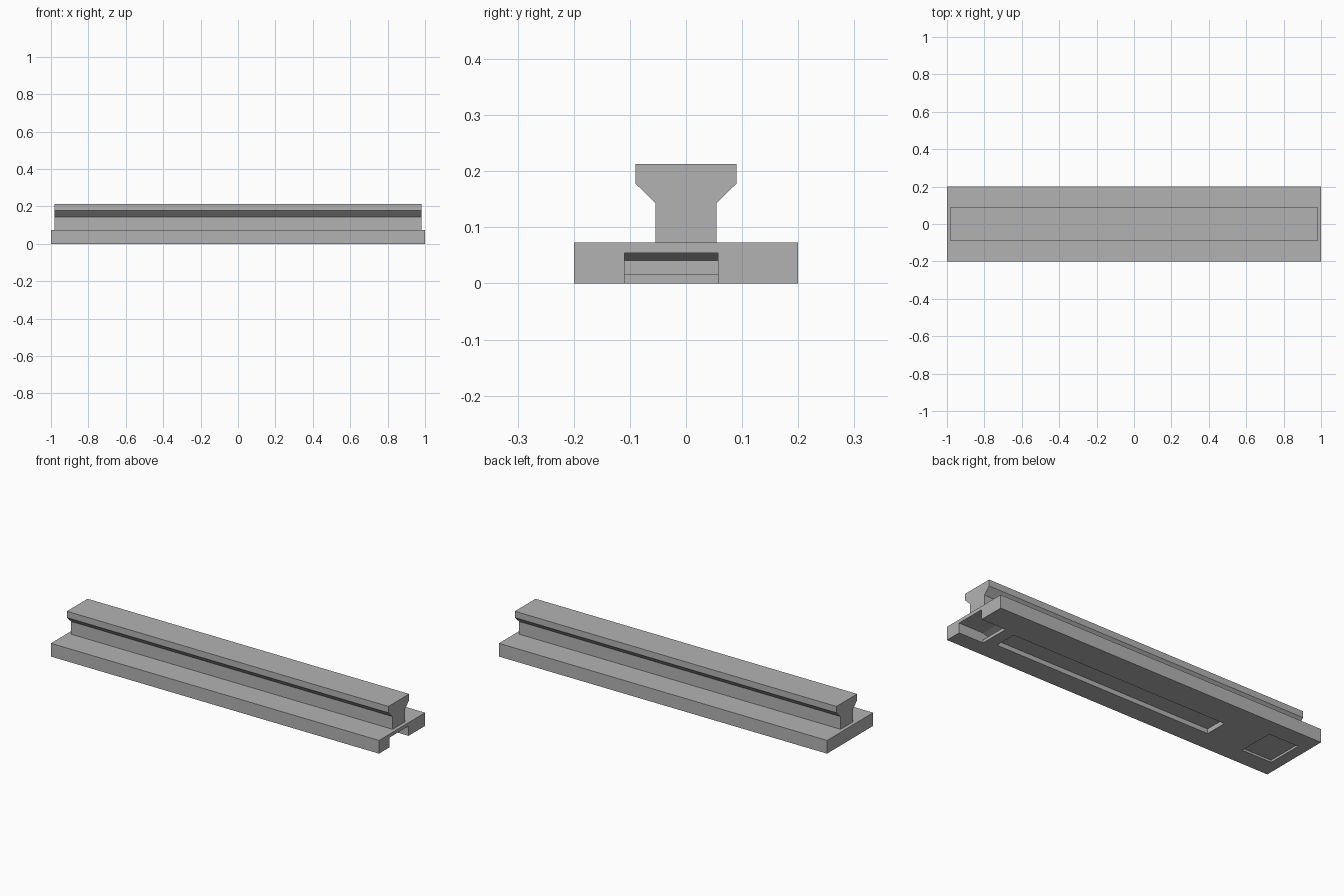
import bpy
import bmesh
from mathutils import Vector

cube = bpy.data.objects.get("Cube")
if cube:
    bpy.data.objects.remove(cube, do_unlink=True)

# One plain grey for the whole part
grey = bpy.data.materials.new("plain_grey")
grey.use_nodes = True
colour = (0.45, 0.45, 0.45, 1)
grey.diffuse_color = colour
grey.node_tree.nodes["Principled BSDF"].inputs["Base Color"].default_value = colour


def prism(name, points, sweep):
    """Extrude a closed outline along a vector."""
    bm = bmesh.new()
    face = bm.faces.new([bm.verts.new(p) for p in points])
    result = bmesh.ops.extrude_face_region(bm, geom=[face])
    moved = [v for v in result["geom"] if isinstance(v, bmesh.types.BMVert)]
    bmesh.ops.translate(bm, verts=moved, vec=Vector(sweep))
    bmesh.ops.recalc_face_normals(bm, faces=bm.faces)
    mesh = bpy.data.meshes.new(name)
    bm.to_mesh(mesh)
    bm.free()
    mesh.materials.append(grey)
    obj = bpy.data.objects.new(name, mesh)
    bpy.context.collection.objects.link(obj)
    return obj


def block(name, x0, x1, y0, y1, z0, z1):
    outline = [(x0, y0, z0), (x1, y0, z0), (x1, y1, z0), (x0, y1, z0)]
    return prism(name, outline, (0, 0, z1 - z0))


# Flat base plate
base_top = 0.073
base = block("base_plate", -1, 1, -0.2, 0.2, 0, base_top)

# Rail with a flared head, mirrored about its centre line
half = [(0.054, base_top), (0.054, 0.143), (0.09, 0.178), (0.09, 0.213)]
outline = half + [(-y, z) for y, z in reversed(half)]
rail = prism("rail", [(-0.98, y, z) for y, z in outline], (1.96, 0, 0))

# End notch with an undercut pocket behind its lip
notch = [(1.05, -0.02), (1.05, 0.054), (0.85, 0.054), (0.81, 0.041),
         (0.81, 0.017), (0.85, 0.017), (0.85, -0.02)]
cutters = [
    prism("notch_cutter", [(x, -0.11, z) for x, z in notch], (0, 0.167, 0)),
    block("long_recess_cutter", -0.53, 0.785, -0.084, 0.04, -0.02, 0.025),
    block("square_recess_cutter", -0.94, -0.76, -0.1, 0.1, -0.02, 0.012),
]

# Cut the notch and the underside recesses
for cutter in cutters:
    cut = base.modifiers.new(cutter.name, "BOOLEAN")
    cut.operation = "DIFFERENCE"
    cut.solver = "EXACT"
    cut.object = cutter
bpy.context.view_layer.update()
evaluated = base.evaluated_get(bpy.context.evaluated_depsgraph_get())
finished = bpy.data.meshes.new_from_object(evaluated)
base.modifiers.clear()
base.data = finished
for cutter in cutters:
    bpy.data.objects.remove(cutter, do_unlink=True)
